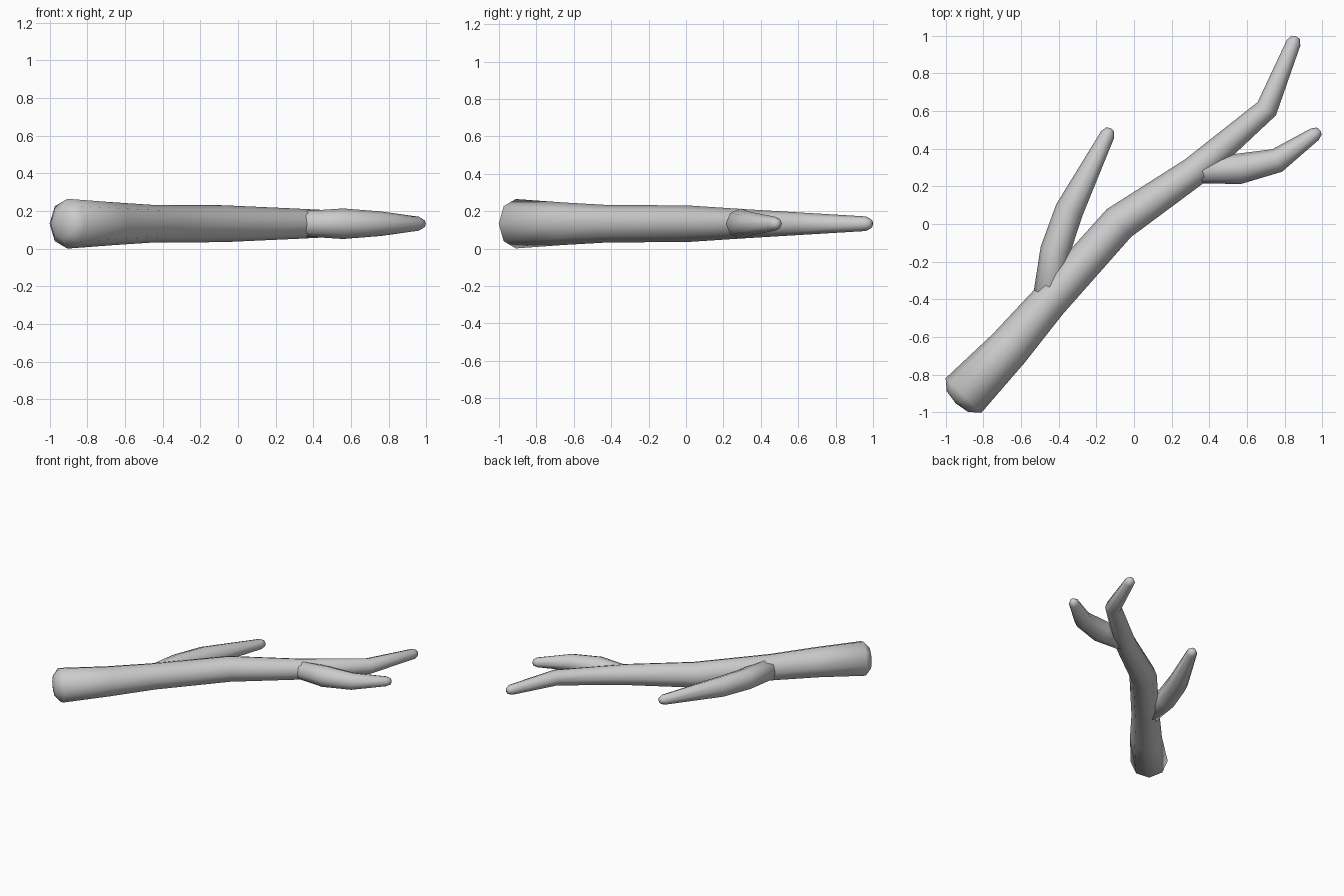
import bpy
import bmesh
import math
from mathutils import Vector

cube = bpy.data.objects.get("Cube")
if cube:
    bpy.data.objects.remove(cube, do_unlink=True)

SIDES = 8
HEIGHT = 0.133

grey = bpy.data.materials.new("plain_grey")
grey.use_nodes = True
grey.diffuse_color = (0.6, 0.6, 0.6, 1)
grey.node_tree.nodes["Principled BSDF"].inputs["Base Color"].default_value = (0.6, 0.6, 0.6, 1)


def limb(name, path, cap_scale=0.6, cap_length=0.35):
    """Tapered tube through (x, y, radius) points with bevelled, domed ends."""
    pts = [Vector((x, y, HEIGHT)) for x, y, r in path]
    radii = [r for x, y, r in path]
    first = (pts[0] - pts[1]).normalized()
    last = (pts[-1] - pts[-2]).normalized()
    # Each ring: centre, direction of travel, radius, stretch across the bend
    rings = [(pts[0] + first * radii[0] * cap_length, -first, radii[0] * cap_scale)]
    for i, p in enumerate(pts):
        before = (p - pts[i - 1]).normalized() if i else -first
        after = (pts[i + 1] - p).normalized() if i < len(pts) - 1 else last
        rings.append((p, (before + after).normalized(), radii[i]))
    rings.append((pts[-1] + last * radii[-1] * 0.8, last, radii[-1] * cap_scale))

    bm = bmesh.new()
    up = Vector((0, 0, 1))
    loops = []
    for centre, direction, radius in rings:
        side = direction.cross(up)
        loops.append([bm.verts.new(centre + radius * (side * math.cos(a) + up * math.sin(a)))
                      for a in (math.tau * k / SIDES for k in range(SIDES))])
    for a, b in zip(loops, loops[1:]):
        for k in range(SIDES):
            n = (k + 1) % SIDES
            bm.faces.new((a[k], a[n], b[n], b[k]))
    # Shallow domes close both ends
    for loop, tip in ((loops[0], rings[0][0] + first * radii[0] * 0.1),
                      (loops[-1], rings[-1][0] + last * radii[-1] * 0.15)):
        v = bm.verts.new(tip)
        for k in range(SIDES):
            bm.faces.new((loop[k], loop[(k + 1) % SIDES], v))
    bmesh.ops.recalc_face_normals(bm, faces=bm.faces)
    for f in bm.faces:
        f.smooth = True
    mesh = bpy.data.meshes.new(name)
    bm.to_mesh(mesh)
    bm.free()
    mesh.materials.append(grey)
    obj = bpy.data.objects.new(name, mesh)
    bpy.context.collection.objects.link(obj)
    return obj


# Main stem, thick cut end to thin tip
limb("main_stem", [(-0.905, -0.91, 0.132), (-0.665, -0.66, 0.114), (-0.455, -0.415, 0.1),
                   (-0.08, 0.005, 0.098), (0.32, 0.28, 0.08), (0.705, 0.612, 0.06),
                   (0.847, 0.962, 0.039)])

# Side twig on the back of the stem
limb("back_twig", [(-0.455, -0.38, 0.08), (-0.418, -0.14, 0.08), (-0.343, 0.075, 0.076),
                   (-0.14, 0.475, 0.039)])

# Side twig near the tip
limb("tip_twig", [(0.36, 0.283, 0.068), (0.558, 0.293, 0.081), (0.76, 0.337, 0.065),
                  (0.96, 0.477, 0.037)])
